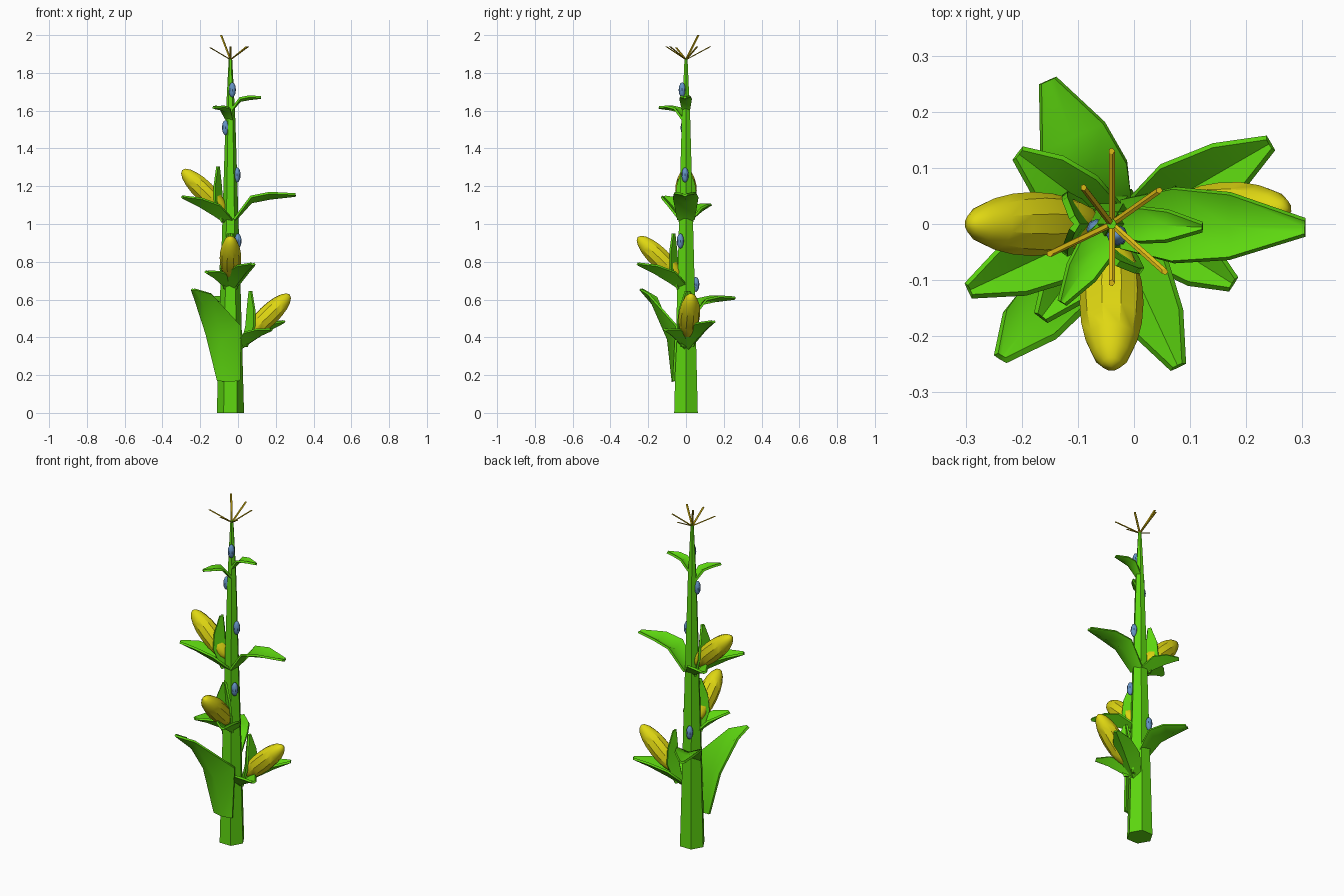
import bpy, math
from mathutils import Vector, Matrix

if "Cube" in bpy.data.objects:
    bpy.data.objects.remove(bpy.data.objects["Cube"])

AX = -0.04  # stalk axis x


def mat(name, col):
    m = bpy.data.materials.new(name)
    m.diffuse_color = (*col, 1)
    m.use_nodes = True
    m.node_tree.nodes["Principled BSDF"].inputs["Base Color"].default_value = m.diffuse_color
    return m


GREEN = mat("leaf_green", (0.11, 0.68, 0.005))
YELLOW = mat("corn_yellow", (0.74, 0.68, 0.006))
STRAW = mat("tassel_straw", (0.70, 0.48, 0.007))
BLUE = mat("drop_blue", (0.13, 0.29, 0.56))


def smooth(ob, degrees):
    bpy.ops.object.select_all(action='DESELECT')
    ob.select_set(True)
    bpy.context.view_layer.objects.active = ob
    bpy.ops.object.shade_smooth_by_angle(angle=math.radians(degrees))


def add_mesh(name, verts, faces, m):
    me = bpy.data.meshes.new(name)
    me.from_pydata(verts, [], faces)
    me.materials.append(m)
    ob = bpy.data.objects.new(name, me)
    bpy.context.collection.objects.link(ob)
    return ob


def tube(name, rings, sides, m):
    # rings: list of (centre, radius), horizontal polygons with capped ends
    v = [Vector(c) + Vector((r * math.cos(2 * math.pi * i / sides),
                             r * math.sin(2 * math.pi * i / sides), 0))
         for c, r in rings for i in range(sides)]
    f = [(k * sides + i, k * sides + (i + 1) % sides,
          (k + 1) * sides + (i + 1) % sides, (k + 1) * sides + i)
         for k in range(len(rings) - 1) for i in range(sides)]
    f += [tuple(reversed(range(sides))), tuple(range(len(v) - sides, len(v)))]
    return add_mesh(name, v, f, m)


def blade(name, rows):
    # rows of (left, middle, right) points, thickened
    v = [p for row in rows for p in row]
    f = [(3 * k + i, 3 * k + i + 1, 3 * k + i + 4, 3 * k + i + 3)
         for k in range(len(rows) - 1) for i in range(2)]
    ob = add_mesh(name, v, f, GREEN)
    s = ob.modifiers.new("thickness", "SOLIDIFY")
    s.thickness = 0.012
    s.offset = 0
    bpy.context.view_layer.objects.active = ob
    bpy.ops.object.modifier_apply(modifier=s.name)
    smooth(ob, 60)
    return ob


def leaf(name, z, angle, stations, scale=1, shift=0, width=1, origin=0, cup=0):
    # stations: (distance out, height, half width, edge lift), turned about the stalk;
    # cup pushes the edges outward
    rot = Matrix.Rotation(math.radians(angle), 3, 'Z')
    base = Vector((AX, 0, z)) + Matrix.Rotation(math.radians(origin), 3, 'Z') @ Vector((shift, 0, 0))
    rows = []
    for d, h, w, lift in stations:
        rows.append([base + rot @ (Vector((d + abs(s) * cup * w, s * w * width,
                                           h + abs(s) * lift)) * scale)
                     for s in (1, 0, -1)])
    return blade(name, rows)


def ellipsoid(name, loc, r, half_len, tilt, angle, seg, rings, m):
    bpy.ops.mesh.primitive_uv_sphere_add(segments=seg, ring_count=rings, radius=1)
    ob = bpy.context.object
    ob.name = name
    ob.data.materials.append(m)
    ob.matrix_world = (Matrix.Translation(loc) @ Matrix.Rotation(math.radians(angle), 4, 'Z')
                       @ Matrix.Rotation(math.radians(tilt), 4, 'Y')
                       @ Matrix.Diagonal((r, r, half_len, 1)))
    return ob


# stalk
tube("stalk", [((AX, 0, z), r) for z, r in
               ((0, 0.072), (0.65, 0.054), (1.2, 0.037), (1.55, 0.026), (1.88, 0.009))], 6, GREEN)

# tassel strands
top = Vector((AX, 0, 1.87))
for i, (x, y, z) in enumerate([(-0.04, 0.13, 1.94), (0.045, 0.06, 1.94), (0.055, -0.085, 1.94),
                               (-0.04, -0.105, 1.94), (-0.15, -0.053, 1.935), (-0.09, 0.065, 2.0)]):
    tube(f"tassel_strand_{i}", [(top, 0.006), ((x, y, z), 0.006)], 5, STRAW)

# ears, each wrapped by two side husks and one upright husk
LONG = [(0, -0.02, 0.035, 0.03), (0.09, 0.035, 0.062, 0.055), (0.19, 0.09, 0.048, 0.035), (0.28, 0.13, 0.012, 0.006)]
SHORT = [(0, -0.02, 0.035, 0.03), (0.07, 0.025, 0.05, 0.05), (0.14, 0.062, 0.042, 0.03), (0.208, 0.088, 0.012, 0.006)]
UPRIGHT = [(0.02, 0, 0.035, 0), (0.045, 0.11, 0.055, 0), (0.052, 0.20, 0.045, 0), (0.062, 0.295, 0.012, 0)]
for n, z, ang, shift in (("lower", 0.35, 5, 0.04), ("middle", 0.655, -90, 0), ("upper", 1.01, 180, 0)):
    leaf(f"{n}_husk_long", z, ang + 25, LONG, shift=shift, origin=ang)
    leaf(f"{n}_husk_short", z, ang - 37, SHORT, shift=shift, origin=ang)
    leaf(f"{n}_husk_upright", z, ang, UPRIGHT, shift=shift, origin=ang, cup=0.7)
    d = 0.14 + shift * 1.5
    a = math.radians(ang)
    ellipsoid(f"{n}_ear", (AX + d * math.cos(a), d * math.sin(a), z + 0.165),
              0.057, 0.16, 46, ang, 10, 10, YELLOW)
    smooth(bpy.context.object, 30)

# arching leaves
ARCH = [(0.02, 0, 0.045, 0.01), (0.11, 0.10, 0.066, 0.03), (0.21, 0.12, 0.058, 0.03), (0.345, 0.135, 0.014, 0.008)]
leaf("upper_right_leaf", 1.015, -1, ARCH)
leaf("back_leaf", 0.495, 114, ARCH, 0.81, width=1.3)
leaf("top_right_leaf", 1.605, -2, ARCH, 0.47)
leaf("top_left_leaf", 1.55, 238, ARCH, 0.48)

# large front leaf sheathing the stalk
blade("front_leaf", [
    [(-0.11, -0.062, 0.17), (-0.05, -0.07, 0.165), (0.01, -0.065, 0.17)],
    [(-0.17, -0.075, 0.42), (-0.085, -0.095, 0.39), (0.015, -0.05, 0.46)],
    [(-0.23, -0.155, 0.61), (-0.18, -0.17, 0.57), (-0.14, -0.20, 0.63)],
    [(-0.246, -0.232, 0.655), (-0.237, -0.238, 0.652), (-0.228, -0.243, 0.655)]])

# drops on the stalk
for i, p in enumerate([(-0.03, -0.02, 1.71), (-0.066, -0.01, 1.51), (-0.005, -0.005, 1.26),
                       (0.0, -0.03, 0.91), (-0.06, 0.052, 0.68)]):
    ellipsoid(f"drop_{i}", p, 0.019, 0.04, 0, 0, 8, 6, BLUE)
    smooth(bpy.context.object, 40)
